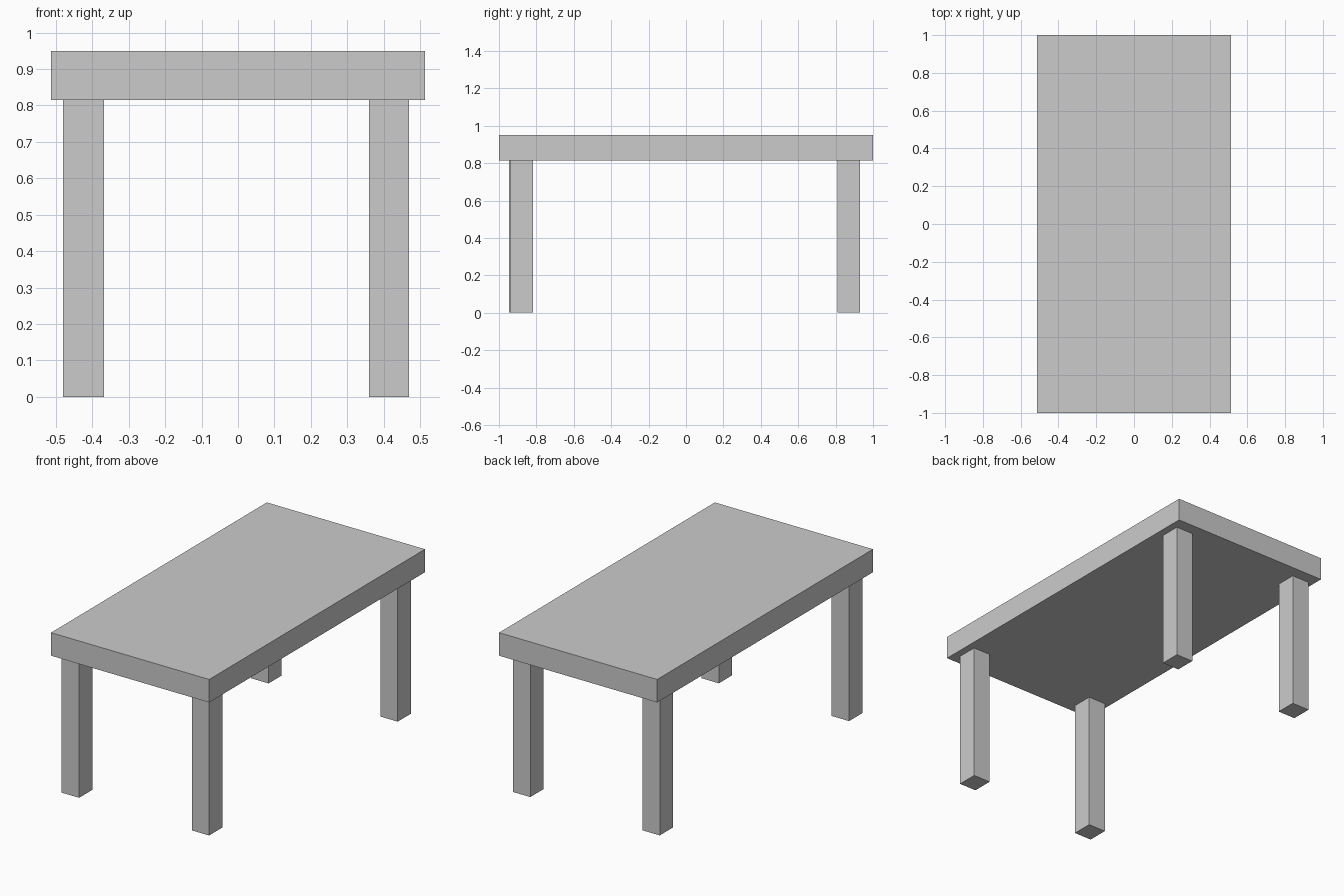
import bpy

if "Cube" in bpy.data.objects:
    bpy.data.objects.remove(bpy.data.objects["Cube"])


def box(name, x0, x1, y0, y1, z0, z1):
    bpy.ops.mesh.primitive_cube_add(
        size=1, location=((x0 + x1) / 2, (y0 + y1) / 2, (z0 + z1) / 2))
    obj = bpy.context.object
    obj.name = name
    obj.scale = (x1 - x0, y1 - y0, z1 - z0)
    bpy.ops.object.transform_apply(location=False, rotation=False, scale=True)
    return obj


TOP_UNDERSIDE = 0.815

# Thick slab tabletop
box("tabletop", -0.513, 0.513, -1.0, 1.0, TOP_UNDERSIDE, 0.95)

# Four square legs, slightly inset from the edges
legs = {
    "front_left_leg": (-0.481, -0.368, -0.947, -0.825),
    "front_right_leg": (0.359, 0.470, -0.939, -0.817),
    "back_left_leg": (-0.481, -0.368, 0.809, 0.930),
    "back_right_leg": (0.359, 0.470, 0.809, 0.930),
}
for name, (x0, x1, y0, y1) in legs.items():
    box(name, x0, x1, y0, y1, 0.0, TOP_UNDERSIDE)
